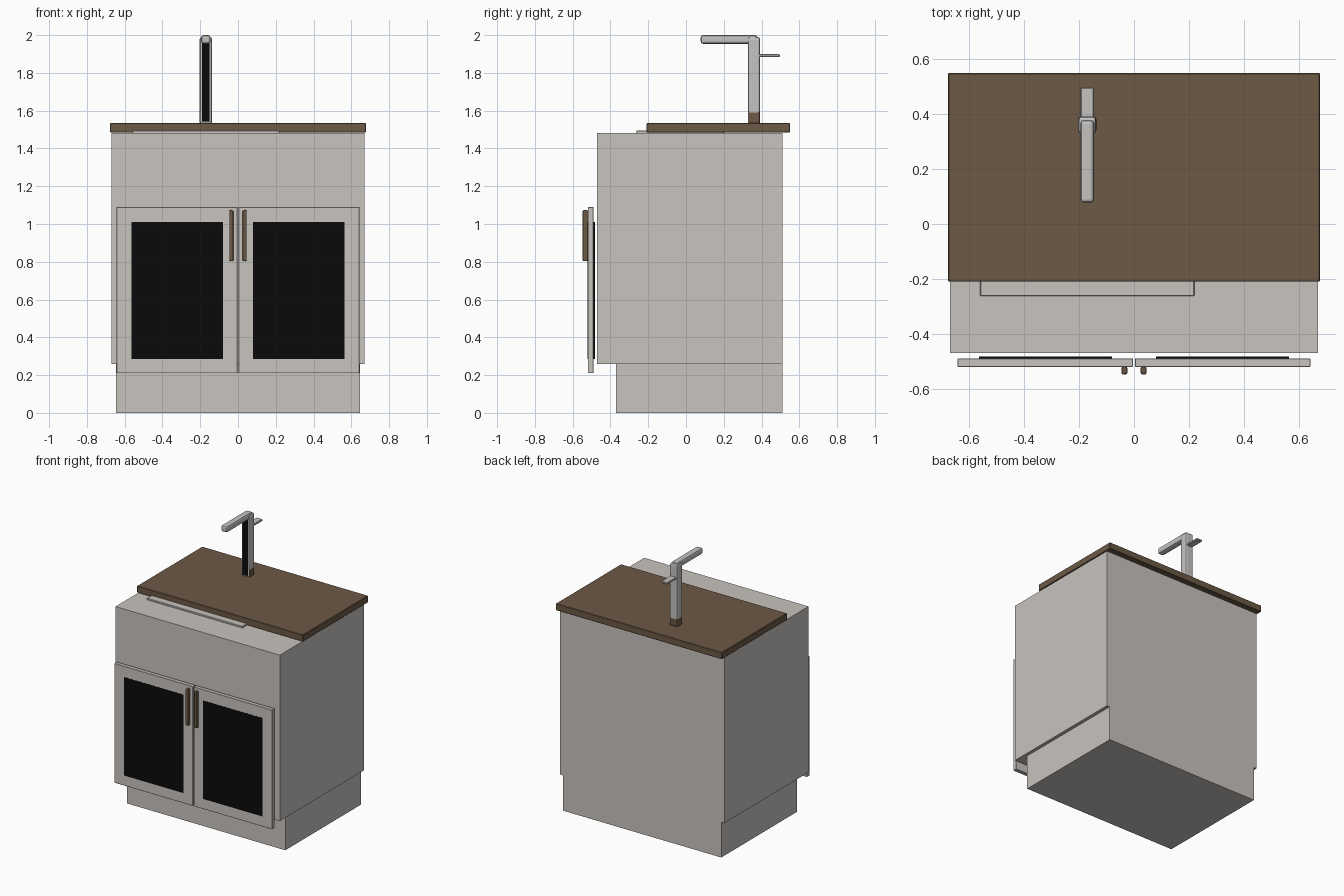
import bpy

old = bpy.data.objects.get("Cube")
if old:
    bpy.data.objects.remove(old, do_unlink=True)


def material(name, rgb):
    m = bpy.data.materials.new(name)
    m.use_nodes = True
    m.diffuse_color = (*rgb, 1)
    m.node_tree.nodes["Principled BSDF"].inputs["Base Color"].default_value = (*rgb, 1)
    return m


GREY = material("warm grey paint", (0.58, 0.55, 0.52))
WOOD = material("brown wood", (0.15, 0.1, 0.06))
METAL = material("brushed metal", (0.56, 0.55, 0.54))
BLACK = material("black panel", (0.003, 0.003, 0.003))


def box(name, x, y, z, mat, bevel=0, segments=1):
    """Box from (min, max) ranges, with optional bevelled edges."""
    mid = [(a + b) / 2 for a, b in (x, y, z)]
    bpy.ops.mesh.primitive_cube_add(size=1, location=mid)
    ob = bpy.context.object
    ob.name = name
    ob.scale = [b - a for a, b in (x, y, z)]
    bpy.ops.object.transform_apply(location=False, rotation=False, scale=True)
    ob.data.materials.append(mat)
    if bevel:
        mod = ob.modifiers.new("Bevel", "BEVEL")
        mod.width = bevel
        mod.segments = segments
        bpy.ops.object.modifier_apply(modifier=mod.name)
    return ob


# Cabinet, plinth and worktop
box("plinth", (-0.645, 0.645), (-0.37, 0.51), (0, 0.26), GREY)
box("cabinet_body", (-0.67, 0.67), (-0.47, 0.51), (0.26, 1.483), GREY)
box("worktop", (-0.677, 0.677), (-0.21, 0.55), (1.484, 1.534), WOOD, 0.003)
box("sink_rim", (-0.56, 0.22), (-0.263, 0.2), (1.47, 1.495), GREY, 0.003)

# Doors with a centre panel and a handle on each side
for side, s in (("right", -1), ("left", 1)):
    def span(a, b):
        return tuple(sorted((s * a, s * b)))

    box(side + "_door", span(0.003, 0.643), (-0.52, -0.49), (0.21, 1.09), GREY, 0.002)
    box(side + "_door_panel", span(0.08, 0.565), (-0.521, -0.516), (0.285, 1.01), BLACK)
    box(side + "_door_back", span(0.08, 0.565), (-0.492, -0.483), (0.285, 1.01), BLACK)
    box(side + "_handle", span(0.024, 0.046), (-0.548, -0.518), (0.803, 1.073), WOOD, 0.007, 2)

# Tap: column with dark front, wooden foot, spout and lever
column = box("tap_column", (-0.203, -0.138), (0.328, 0.392), (1.53, 1.99), METAL, 0.012, 2)
column.data.materials.append(BLACK)
for f in column.data.polygons:
    if f.normal.y < -0.95:
        f.material_index = 1
foot = box("tap_foot", (-0.204, -0.137), (0.329, 0.393), (1.53, 1.6), WOOD, 0.012, 2)
spout = box("tap_spout", (-0.195, -0.146), (0.078, 0.378), (1.954, 2.0), METAL, 0.012, 2)
lever = box("tap_lever", (-0.195, -0.146), (0.37, 0.497), (1.884, 1.899), METAL, 0.004)
